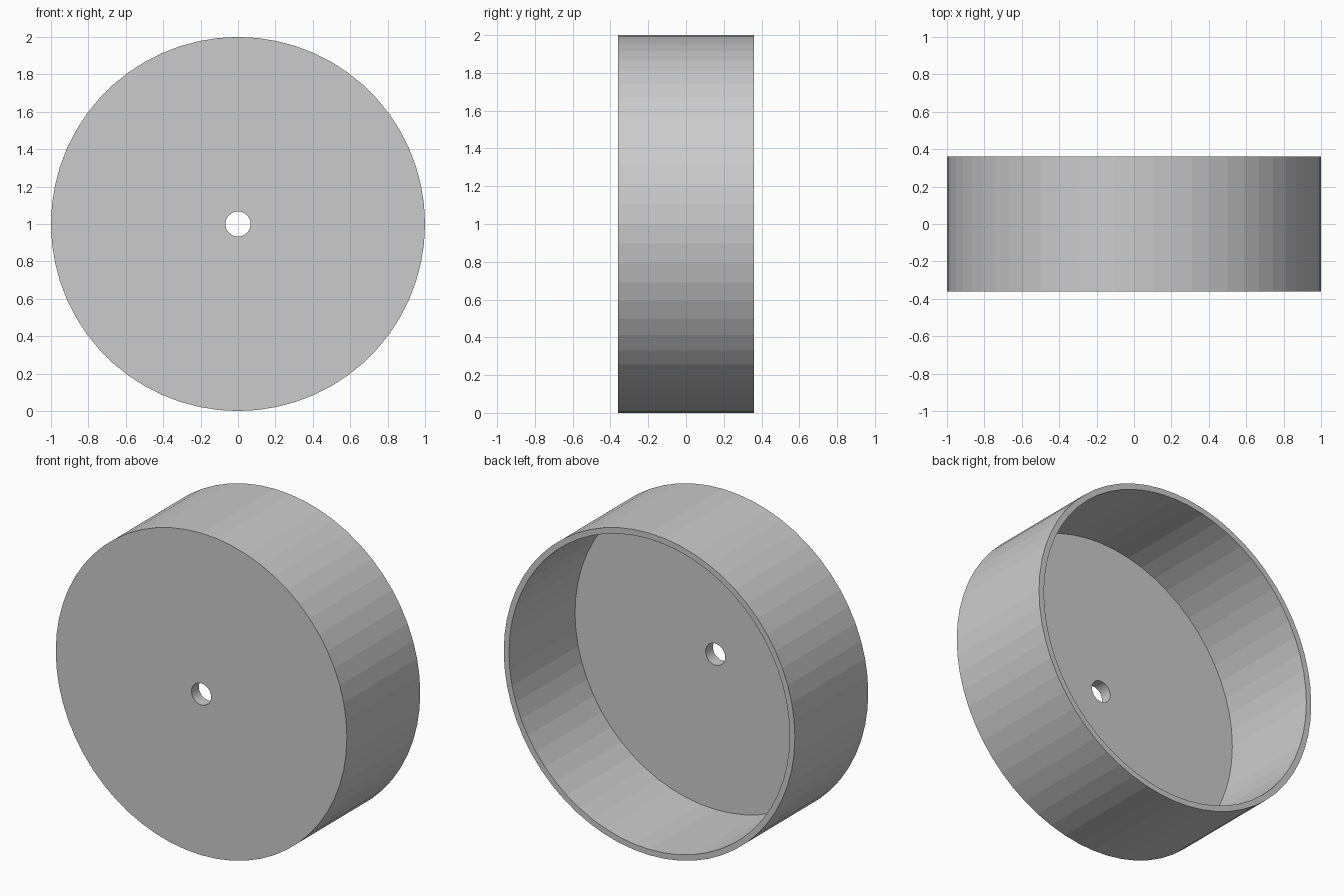
import bpy, bmesh
from math import sin, cos, tau

if "Cube" in bpy.data.objects:
    bpy.data.objects.remove(bpy.data.objects["Cube"])

SIDES = 60
HALF = 0.36      # half depth along y
FLOOR = 0.072    # front disc thickness

# Closed cross-section (radius, y): bore, front face, outer wall, rim, inner wall, floor
profile = [(0.067, -HALF), (1.0, -HALF), (1.0, HALF), (0.964, HALF),
           (0.964, -HALF + FLOOR), (0.067, -HALF + FLOOR)]

# Revolve the section around the y axis, centred at z = 1
bm = bmesh.new()
rings = [[bm.verts.new((r * cos(tau * i / SIDES), y, 1 + r * sin(tau * i / SIDES)))
          for i in range(SIDES)] for r, y in profile]
for k, ring in enumerate(rings):
    nxt = rings[(k + 1) % len(rings)]
    for i in range(SIDES):
        j = (i + 1) % SIDES
        bm.faces.new((ring[i], ring[j], nxt[j], nxt[i]))
bmesh.ops.recalc_face_normals(bm, faces=bm.faces)

mesh = bpy.data.meshes.new("round_cap")
bm.to_mesh(mesh)
bm.free()
bpy.context.collection.objects.link(bpy.data.objects.new("round_cap", mesh))
